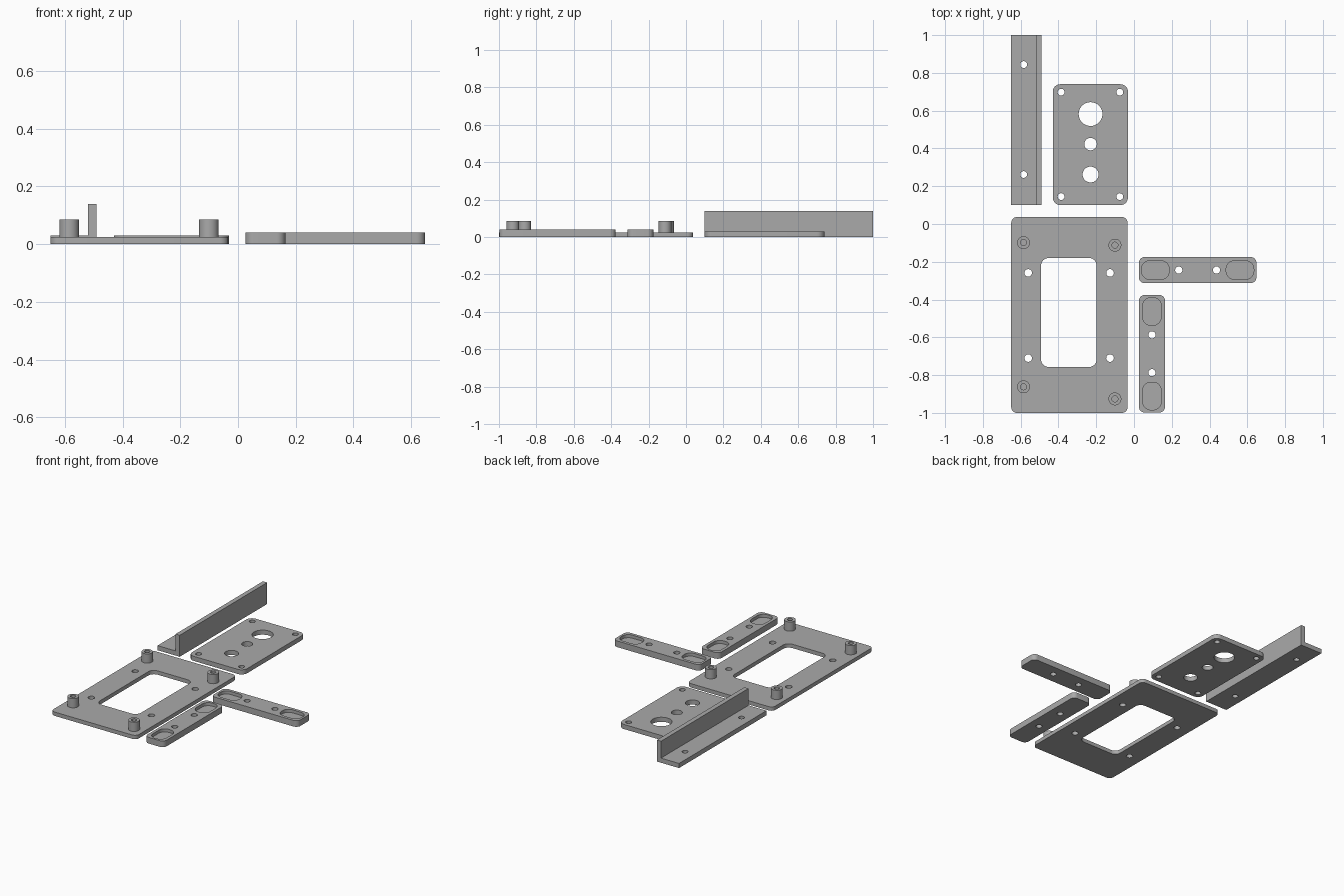
import bpy, bmesh, math

if "Cube" in bpy.data.objects:
    bpy.data.objects.remove(bpy.data.objects["Cube"])

grey = bpy.data.materials.new("plain grey")
grey.diffuse_color = (0.4, 0.4, 0.4, 1)
grey.use_nodes = True
grey.node_tree.nodes["Principled BSDF"].inputs["Base Color"].default_value = grey.diffuse_color


def rounded(x0, x1, y0, y1, r, steps=8):
    """Outline of a rectangle with round corners, counter-clockwise."""
    pts = []
    corners = ((x1 - r, y1 - r), (x0 + r, y1 - r), (x0 + r, y0 + r), (x1 - r, y0 + r))
    for q, (cx, cy) in enumerate(corners):
        for i in range(steps + 1):
            a = (q + i / steps) * math.pi / 2
            pts.append((cx + r * math.cos(a), cy + r * math.sin(a)))
    return pts


def circle(x, y, r, n=32):
    return [(x + r * math.cos(2 * math.pi * i / n), y + r * math.sin(2 * math.pi * i / n))
            for i in range(n)]


def prism(name, outline, z0, z1):
    """Solid with the given outline between two heights."""
    bm = bmesh.new()
    base = bm.faces.new([bm.verts.new((x, y, z0)) for x, y in outline])
    top = bmesh.ops.extrude_face_region(bm, geom=[base])["geom"]
    bmesh.ops.translate(bm, vec=(0, 0, z1 - z0),
                        verts=[v for v in top if isinstance(v, bmesh.types.BMVert)])
    bmesh.ops.recalc_face_normals(bm, faces=bm.faces)
    mesh = bpy.data.meshes.new(name)
    bm.to_mesh(mesh)
    bm.free()
    mesh.materials.append(grey)
    ob = bpy.data.objects.new(name, mesh)
    bpy.context.collection.objects.link(ob)
    return ob


def cut(ob, outlines, z0=-0.1):
    """Cut outlines down to height z0 (right through by default)."""
    for outline in outlines:
        cutter = prism("cutter", outline, z0, 0.3)
        cutter.hide_render = True
        mod = ob.modifiers.new("cut", 'BOOLEAN')
        mod.operation, mod.solver, mod.object = 'DIFFERENCE', 'EXACT', cutter
        bpy.context.view_layer.update()
        result = bpy.data.meshes.new_from_object(
            ob.evaluated_get(bpy.context.evaluated_depsgraph_get()))
        ob.modifiers.clear()
        ob.data = result
        bpy.data.objects.remove(cutter)


def smooth(ob):
    bpy.ops.object.select_all(action='DESELECT')
    ob.select_set(True)
    bpy.context.view_layer.objects.active = ob
    bpy.ops.object.shade_smooth_by_angle(angle=math.radians(30))


# Frame plate with a window and four screw holes
frame = prism("frame_plate", rounded(-0.65, -0.034, -1.0, 0.037, 0.03), 0, 0.025)
cut(frame, [rounded(-0.492, -0.198, -0.757, -0.18, 0.04)]
    + [circle(x, y, 0.02) for x in (-0.56, -0.127) for y in (-0.71, -0.259)])
smooth(frame)

# Hollow standoffs on the frame plate
for x, y in ((-0.585, -0.099), (-0.101, -0.112), (-0.585, -0.862), (-0.101, -0.926)):
    post = prism("standoff", circle(x, y, 0.034), 0.025, 0.085)
    cut(post, [circle(x, y, 0.016)])
    smooth(post)

# Small plate with corner screw holes and three larger holes
small = prism("small_plate", rounded(-0.43, -0.032, 0.10, 0.74, 0.04), 0, 0.03)
cut(small, [circle(x, y, 0.018) for x in (-0.386, -0.075) for y in (0.145, 0.698)]
    + [circle(-0.23, y, r) for y, r in ((0.582, 0.063), (0.423, 0.033), (0.262, 0.042))])
smooth(small)

# Angle bracket: L profile run along y, with two screw holes in the flange
bracket = prism("angle_bracket", [(-0.65, 0.1), (-0.49, 0.1), (-0.49, 1.0), (-0.65, 1.0)], 0, 0.14)
cut(bracket, [[(-0.7, 0.0), (-0.52, 0.0), (-0.52, 1.1), (-0.7, 1.1)]], 0.03)
cut(bracket, [circle(-0.584, y, 0.018) for y in (0.262, 0.844)])
smooth(bracket)


# Two bars, each with an end pocket at both ends and two screw holes
def bar(name, cx, cy, along_x):
    def box(mid, half_long, half_short, r):
        x, y = (cx + mid, cy) if along_x else (cx, cy + mid)
        a, b = (half_long, half_short) if along_x else (half_short, half_long)
        return rounded(x - a, x + a, y - b, y + b, r)

    ob = prism(name, box(0, 0.311, 0.069, 0.03), 0, 0.04)
    cut(ob, [box(s * 0.224, 0.073, 0.049, 0.043) for s in (-1, 1)], 0.02)
    cut(ob, [circle(cx + s * 0.1, cy, 0.019) if along_x else circle(cx, cy + s * 0.1, 0.019)
             for s in (-1, 1)])
    smooth(ob)


bar("cross_bar", 0.337, -0.244, True)
bar("side_bar", 0.095, -0.687, False)
